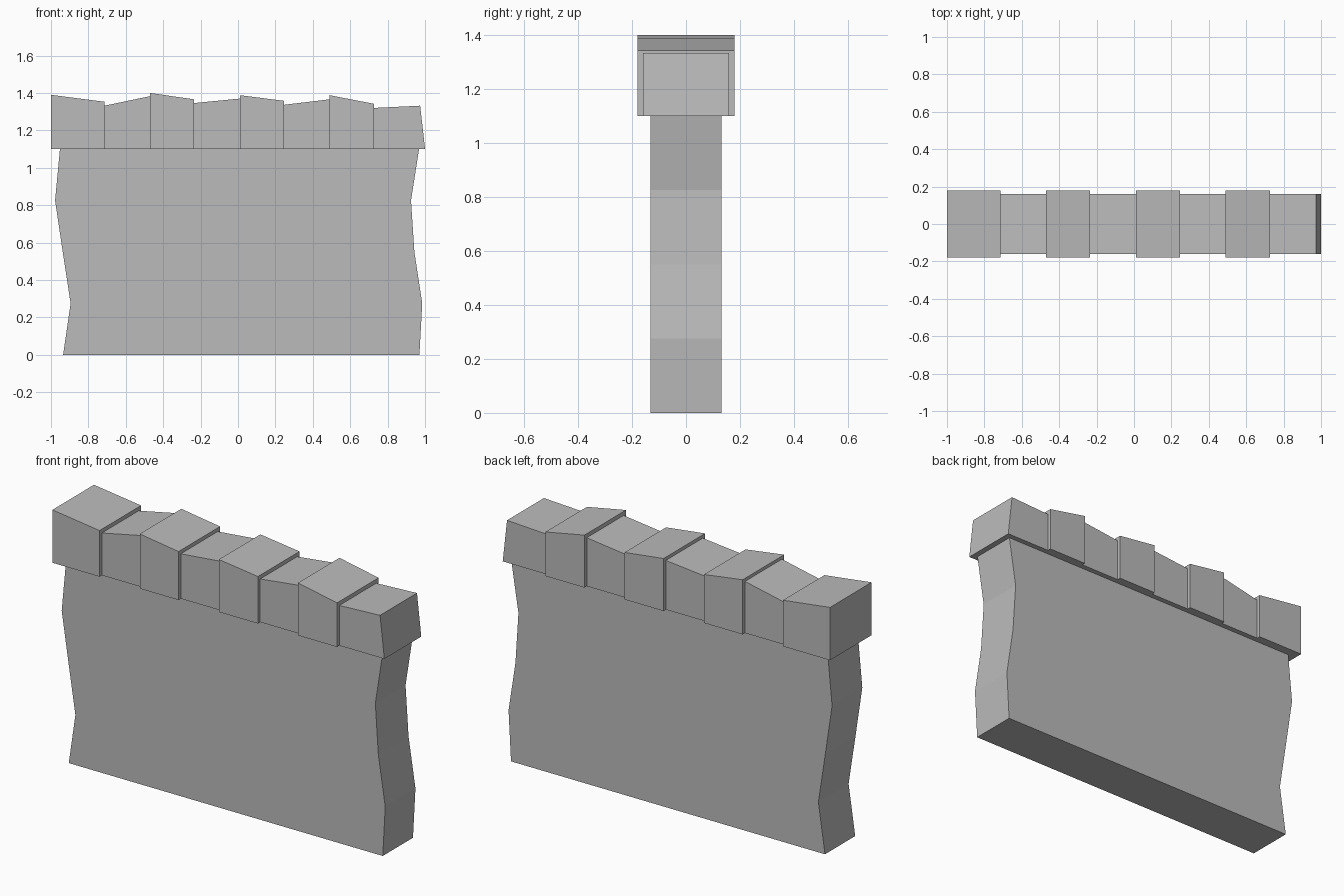
import bpy
import bmesh

cube = bpy.data.objects.get("Cube")
if cube:
    bpy.data.objects.remove(cube, do_unlink=True)

stone = bpy.data.materials.new("grey stone")
stone.use_nodes = True
colour = (0.5, 0.5, 0.5, 1)
stone.diffuse_color = colour
stone.node_tree.nodes["Principled BSDF"].inputs["Base Color"].default_value = colour


def extrude_outline(name, outline, half_depth):
    """Extrude an x-z outline evenly to both sides of y = 0."""
    bm = bmesh.new()
    face = bm.faces.new([bm.verts.new((x, -half_depth, z)) for x, z in outline])
    result = bmesh.ops.extrude_face_region(bm, geom=[face], use_keep_orig=True)
    moved = [v for v in result["geom"] if isinstance(v, bmesh.types.BMVert)]
    bmesh.ops.translate(bm, verts=moved, vec=(0, 2 * half_depth, 0))
    bmesh.ops.recalc_face_normals(bm, faces=bm.faces[:])
    mesh = bpy.data.meshes.new(name)
    bm.to_mesh(mesh)
    bm.free()
    mesh.materials.append(stone)
    obj = bpy.data.objects.new(name, mesh)
    bpy.context.collection.objects.link(obj)
    return obj


# Wall slab with uneven, broken ends
base = 1.1
left_end = [-0.935, -0.895, -0.937, -0.978, -0.952]
right_end = [0.97, 0.985, 0.943, 0.925, 0.968]
step = base / 4
outline = [(x, i * step) for i, x in enumerate(right_end)]
outline += [(x, i * step) for i, x in reversed(list(enumerate(left_end)))]
extrude_outline("wall_slab", outline, 0.131)

# Coping stones with sloping tops, alternately wide and narrow
joints = [-1, -0.714, -0.47, -0.235, 0.01, 0.247, 0.49, 0.727, 1]
tops = [(1.39, 1.353), (1.332, 1.383), (1.4, 1.366), (1.346, 1.37),
        (1.388, 1.358), (1.337, 1.366), (1.388, 1.342), (1.32, 1.332)]
for i, (z0, z1) in enumerate(tops):
    x0, x1 = joints[i], joints[i + 1]
    lean = 0.026 if i == len(tops) - 1 else 0  # the last stone leans inward
    extrude_outline(f"coping_stone_{i + 1}",
                    [(x0, base), (x1, base), (x1 - lean, z1), (x0, z0)],
                    0.16 if i % 2 else 0.18)
